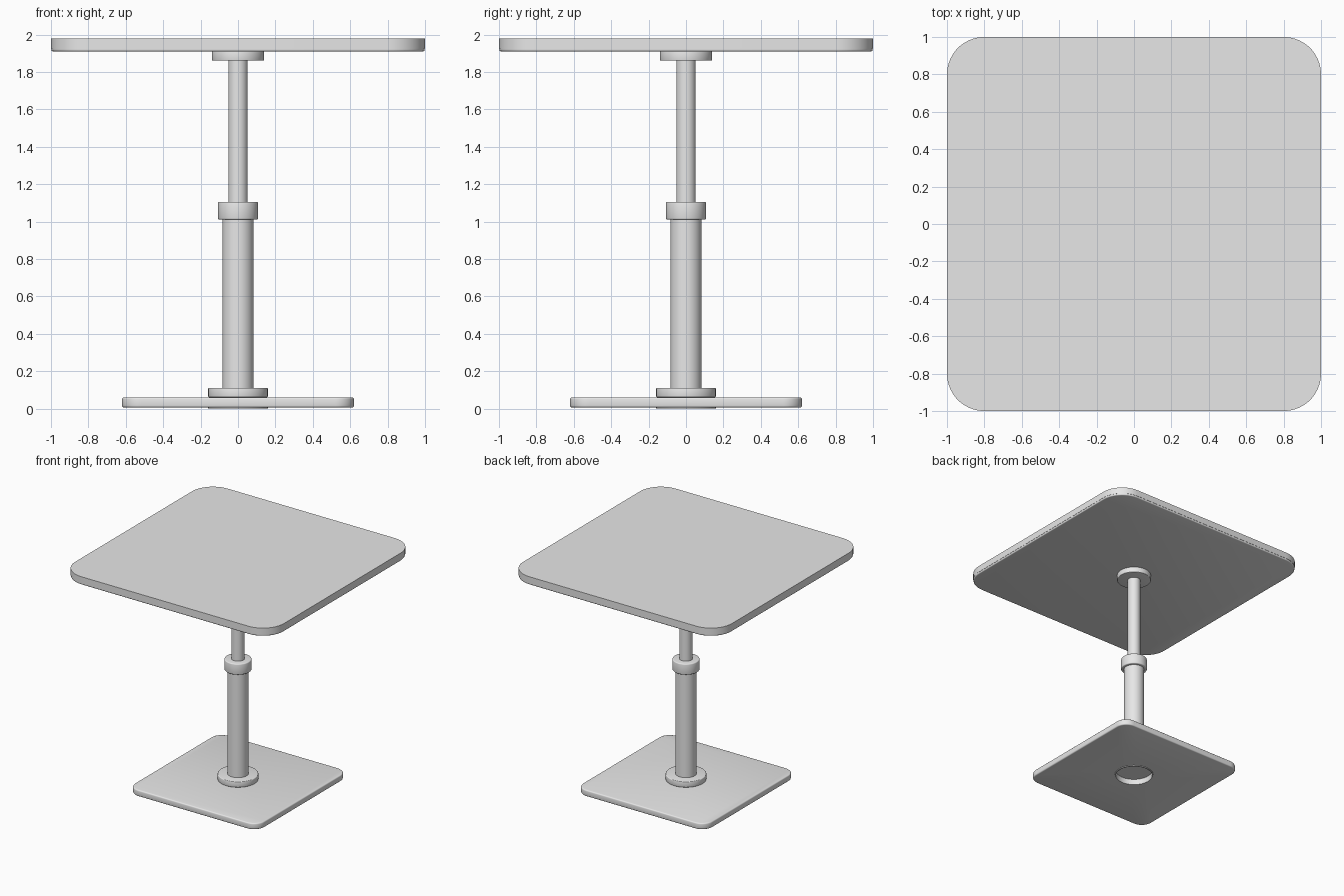
import bpy
import bmesh
from math import sin, cos, pi, radians

if "Cube" in bpy.data.objects:
    bpy.data.objects.remove(bpy.data.objects["Cube"])

grey = bpy.data.materials.new("plain grey")
grey.use_nodes = True
grey.diffuse_color = (0.8, 0.8, 0.8, 1)
grey.node_tree.nodes["Principled BSDF"].inputs["Base Color"].default_value = (0.8, 0.8, 0.8, 1)

STEPS = 12  # points per corner


def outline(half, radius):
    """Rounded square; a full circle when radius equals half."""
    points = []
    for corner in range(4):
        mid = pi / 2 * corner + pi / 4
        cx = (half - radius) * (1 if cos(mid) > 0 else -1)
        cy = (half - radius) * (1 if sin(mid) > 0 else -1)
        for k in range(STEPS):
            t = (k + 0.5) / STEPS if half == radius else k / (STEPS - 1)
            a = pi / 2 * (corner + t)
            points.append((cx + radius * cos(a), cy + radius * sin(a)))
    return points


def fillet(half, radius, z, size, top):
    """Stack of outlines rounding the lower or upper rim."""
    rows = []
    for deg in (0, 30, 60, 90):
        a = radians(deg)
        inset = size * (1 - cos(a))
        rise = size * (1 - sin(a))
        h = half - inset
        r = h if half == radius else radius - inset
        rows.append((h, r, z - rise if top else z + rise))
    return rows if top else rows[::-1]


def stack(name, rows):
    """Solid skinned through a list of (half width, corner radius, height)."""
    bm = bmesh.new()
    loops = [[bm.verts.new((x, y, z)) for x, y in outline(h, r)] for h, r, z in rows]
    for low, high in zip(loops, loops[1:]):
        for i in range(len(low)):
            j = (i + 1) % len(low)
            bm.faces.new((low[i], low[j], high[j], high[i]))
    bm.faces.new(loops[0][::-1])
    bm.faces.new(loops[-1])
    bmesh.ops.recalc_face_normals(bm, faces=bm.faces)
    mesh = bpy.data.meshes.new(name)
    bm.to_mesh(mesh)
    bm.free()
    mesh.materials.append(grey)
    mesh.shade_smooth()
    mesh.set_sharp_from_angle(angle=radians(35))
    obj = bpy.data.objects.new(name, mesh)
    bpy.context.collection.objects.link(obj)
    return obj


def disc(name, r, bottom, top, soft=0.0):
    """Round part, with softened rims if asked."""
    if soft:
        stack(name, fillet(r, r, bottom, soft, False) + fillet(r, r, top, soft, True))
    else:
        stack(name, [(r, r, bottom), (r, r, top)])


# Foot plate with a round socket underneath
socket = [(0.15, 0.15, 0.05), (0.15, 0.15, 0), (0.16, 0.16, 0), (0.16, 0.16, 0.006)]
stack("base_plate", socket + fillet(0.62, 0.1, 0.006, 0.01, False)
      + fillet(0.62, 0.1, 0.06, 0.01, True))

# Telescopic column
disc("base_flange", 0.16, 0.06, 0.11, 0.006)
disc("outer_column", 0.083, 0.11, 1.01)
disc("column_collar", 0.107, 1.01, 1.105, 0.008)
disc("inner_column", 0.052, 1.105, 1.86)
disc("top_mount", 0.14, 1.86, 1.91, 0.005)

# Table top with a slim rounded edge band below
stack("edge_band", fillet(0.998, 0.198, 1.91, 0.008, False) + [(0.998, 0.198, 1.924)])
stack("table_top", [(1, 0.2, 1.924), (1, 0.2, 1.98)])
